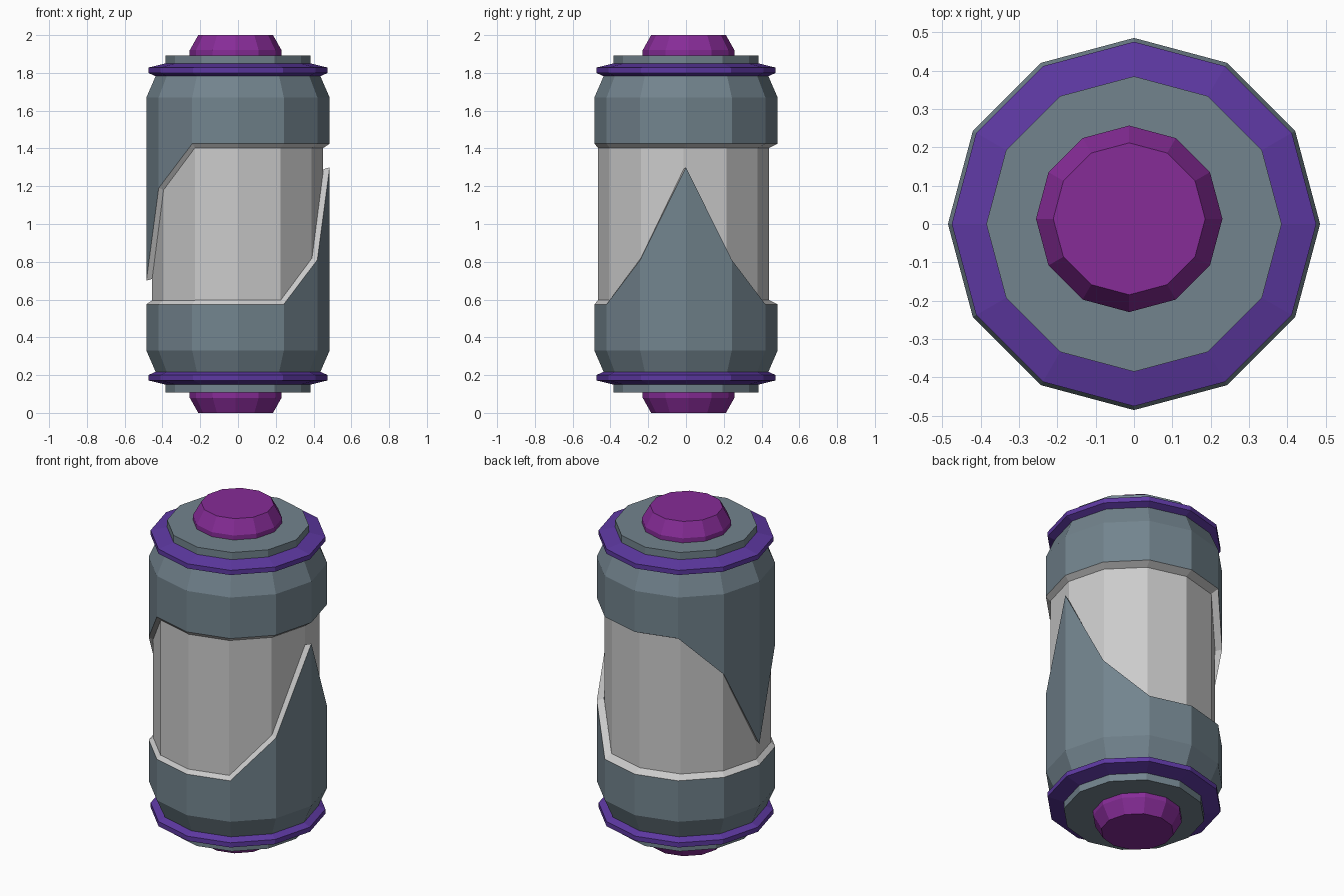
import bpy, bmesh
from math import sin, cos, pi

if "Cube" in bpy.data.objects:
    bpy.data.objects.remove(bpy.data.objects["Cube"])

SIDES = 12


def material(name, rgb):
    m = bpy.data.materials.new(name)
    m.diffuse_color = (*rgb, 1)
    m.use_nodes = True
    m.node_tree.nodes["Principled BSDF"].inputs["Base Color"].default_value = m.diffuse_color
    return m


SHELL = material("slate", (0.17, 0.23, 0.27))
LIGHT = material("light_grey", (0.56, 0.58, 0.57))
RING = material("violet", (0.11, 0.04, 0.36))
KNOB = material("magenta", (0.24, 0.025, 0.31))


def loop(bm, r, heights, cx=0, cy=0):
    """One 12-sided loop; heights holds a z for every corner."""
    return [bm.verts.new((cx + r * cos(2 * pi * i / SIDES),
                          cy + r * sin(2 * pi * i / SIDES), heights[i]))
            for i in range(SIDES)]


def build(name, loops, mats, centre=(0, 0), flip=False, rim=False):
    """Skin a stack of loops (radius, heights, own centre or None) and cap the ends."""
    bm = bmesh.new()
    rings = []
    for r, h, *c in loops:
        hs = h if isinstance(h, list) else [h] * SIDES
        rings.append(loop(bm, r, hs, *(c[0] if c else centre)))
    for k, (a, b) in enumerate(zip(rings, rings[1:])):
        for i in range(SIDES):
            j = (i + 1) % SIDES
            f = bm.faces.new((a[i], a[j], b[j], b[i]))
            if rim and k == len(rings) - 2:
                f.material_index = 1
    bm.faces.new(rings[0][::-1])
    if not rim:
        bm.faces.new(rings[-1])
    if flip == "mirror":
        for v in bm.verts:
            v.co.z = 2 - v.co.z
    elif flip == "turn":
        for v in bm.verts:
            v.co.x, v.co.z = -v.co.x, 2 - v.co.z
        
    if flip == "mirror":
        bmesh.ops.reverse_faces(bm, faces=bm.faces)
    me = bpy.data.meshes.new(name)
    bm.to_mesh(me)
    bm.free()
    for m in mats:
        me.materials.append(m)
    ob = bpy.data.objects.new(name, me)
    bpy.context.collection.objects.link(ob)
    return ob


# Light inner cylinder, slightly off centre
CORE_C, CORE_R = (-0.002, -0.0125), 0.4525
build("core", [(CORE_R, 0.3), (CORE_R, 1.7)], [LIGHT], CORE_C)

# Shell edge: flat all round, rising to a single point on one side
outer = [0.575] * SIDES
inner = [0.597] * SIDES
for i, zo, zi in ((0, 1.30, 1.29), (1, 0.81, 0.82), (-1, 0.81, 0.82)):
    outer[i], inner[i] = zo, zi

for end, mirror, turn in (("lower", False, False), ("upper", "mirror", "turn")):
    # Slate shell with a light sloping rim
    build(end + "_shell",
          [(0.435, 0.215), (0.485, 0.33), (0.485, outer),
           (CORE_R, inner, (0, CORE_C[1]))],
          [SHELL, LIGHT], flip=turn, rim=True)
    # Violet band
    build(end + "_ring",
          [(0.385, 0.15), (0.475, 0.172), (0.475, 0.2), (0.435, 0.218)],
          [RING], flip=mirror)
    # Collar
    build(end + "_collar", [(0.385, 0.107), (0.385, 0.2)], [SHELL], flip=mirror)
    # End knob
    build(end + "_knob", [(0.198, 0.0), (0.243, 0.08), (0.243, 0.15)],
          [KNOB], (-0.0125, 0.0135), flip=mirror)
